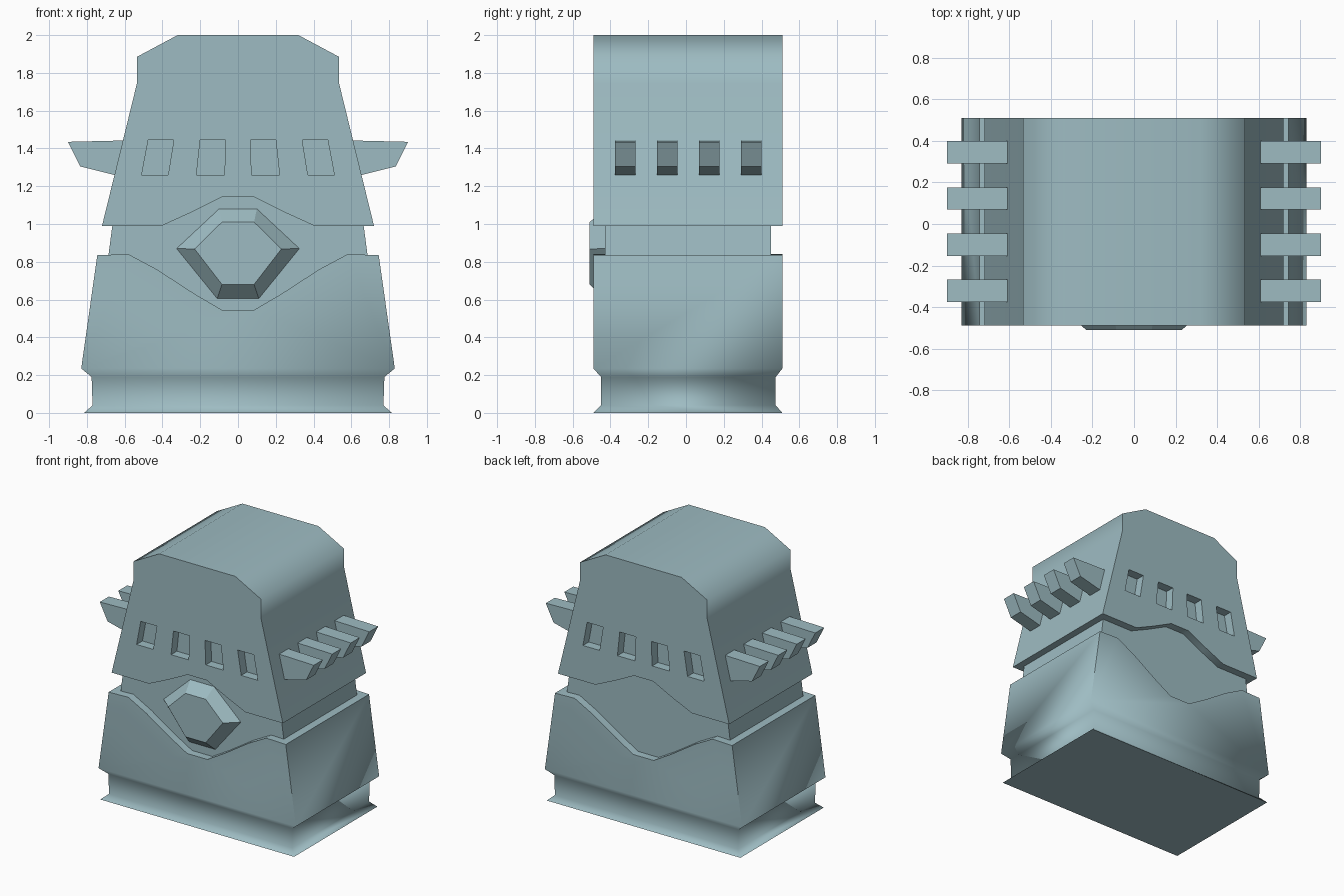
import bpy, bmesh, math
from mathutils import Vector

if "Cube" in bpy.data.objects:
    bpy.data.objects.remove(bpy.data.objects["Cube"])

FRONT, BACK = -0.49, 0.51
MAT = bpy.data.materials.new("blue_grey")
MAT.diffuse_color = (0.34, 0.50, 0.54, 1)
MAT.use_nodes = True
MAT.node_tree.nodes["Principled BSDF"].inputs["Base Color"].default_value = MAT.diffuse_color


def add_prism(bm, pts, y0, y1, inner=None):
    """Extrude an xz outline from y0 to y1; 'inner' is an optional outline at y0."""
    a = [bm.verts.new((x, y0, z)) for x, z in (inner or pts)]
    b = [bm.verts.new((x, y1, z)) for x, z in pts]
    n = len(pts)
    bm.faces.new(a)
    bm.faces.new(b[::-1])
    for i in range(n):
        j = (i + 1) % n
        bm.faces.new((a[j], a[i], b[i], b[j]))


def mirrored(half):
    """Complete a right-half outline with its mirror image."""
    return half + [(-x, z) for x, z in reversed(half)]


def finish(bm, name):
    bmesh.ops.recalc_face_normals(bm, faces=bm.faces)
    me = bpy.data.meshes.new(name)
    bm.to_mesh(me)
    bm.free()
    me.materials.append(MAT)
    ob = bpy.data.objects.new(name, me)
    bpy.context.collection.objects.link(ob)
    return ob


def activate(ob):
    bpy.ops.object.select_all(action='DESELECT')
    ob.select_set(True)
    bpy.context.view_layer.objects.active = ob


def smooth(ob, deg):
    """Smooth shading that keeps the large faces nearly flat."""
    activate(ob)
    bpy.ops.object.shade_smooth_by_angle(angle=math.radians(deg))
    mod = ob.modifiers.new("weighted", 'WEIGHTED_NORMAL')
    mod.keep_sharp = True


# lower body with dipped top edge, then a pinched foot with a flared lip
bm = bmesh.new()
add_prism(bm, mirrored([(0.085, 0.545), (0.23, 0.63), (0.43, 0.76), (0.58, 0.84),
                        (0.745, 0.835), (0.83, 0.235)]), FRONT, BACK)
bmesh.ops.recalc_face_normals(bm, faces=bm.faces)
bm.normal_update()
bottom = min(bm.faces, key=lambda f: f.calc_center_median().z)
for hx, y0, y1, z in [(0.775, -0.45, 0.475, 0.19), (0.77, -0.45, 0.475, 0.04),
                      (0.815, FRONT, BACK, 0.0)]:
    bottom = bmesh.ops.extrude_discrete_faces(bm, faces=[bottom])['faces'][0]
    for v in bottom.verts:
        v.co = Vector((math.copysign(hx, v.co.x), y1 if v.co.y > 0 else y0, z))
smooth(finish(bm, "lower_body"), 65)

# recessed core showing through the gap
bm = bmesh.new()
add_prism(bm, mirrored([(0.73, 0.5), (0.643, 1.16)]), -0.43, 0.45)
finish(bm, "core")

# upper body with arched lower edge
bm = bmesh.new()
add_prism(bm, mirrored([(0.08, 1.145), (0.24, 1.065), (0.405, 0.99), (0.72, 0.99),
                        (0.535, 1.745), (0.535, 1.885), (0.32, 2.0)]), FRONT, BACK)
upper = finish(bm, "upper_body")

# window recesses, front and back, leaning with the walls
bm = bmesh.new()
for s in (-1, 1):
    for b0, b1, t0, t1 in [(0.072, 0.22, 0.065, 0.20), (0.37, 0.51, 0.34, 0.475)]:
        quad = [(s * b0, 1.26), (s * b1, 1.26), (s * t1, 1.445), (s * t0, 1.445)]
        add_prism(bm, quad, FRONT - 0.1, FRONT + 0.07)
        add_prism(bm, quad, BACK - 0.07, BACK + 0.1)
cutter = finish(bm, "window_cutter")
cutter.hide_render = True
mod = upper.modifiers.new("windows", 'BOOLEAN')
mod.operation, mod.solver, mod.object = 'DIFFERENCE', 'EXACT', cutter
activate(upper)
bpy.ops.object.modifier_apply(modifier=mod.name)
bpy.data.objects.remove(cutter)
smooth(upper, 65)

# rows of side spikes
for s, side in ((1, "right"), (-1, "left")):
    bm = bmesh.new()
    for i in range(4):
        y = -0.375 + i * 0.222
        add_prism(bm, [(s * x, z) for x, z in [(0.55, 1.44), (0.61, 1.442), (0.90, 1.435),
                                               (0.835, 1.305), (0.655, 1.26), (0.55, 1.26)]],
                  y, y + 0.108)
    finish(bm, side + "_spikes")

# faceted front gem
bm = bmesh.new()
add_prism(bm, mirrored([(0.11, 0.605), (0.325, 0.87), (0.10, 1.08)]), -0.43, -0.40)
add_prism(bm, mirrored([(0.11, 0.605), (0.325, 0.87), (0.10, 1.08)]), -0.51, -0.43,
          inner=mirrored([(0.085, 0.68), (0.23, 0.868), (0.085, 1.01)]))
finish(bm, "front_gem")
